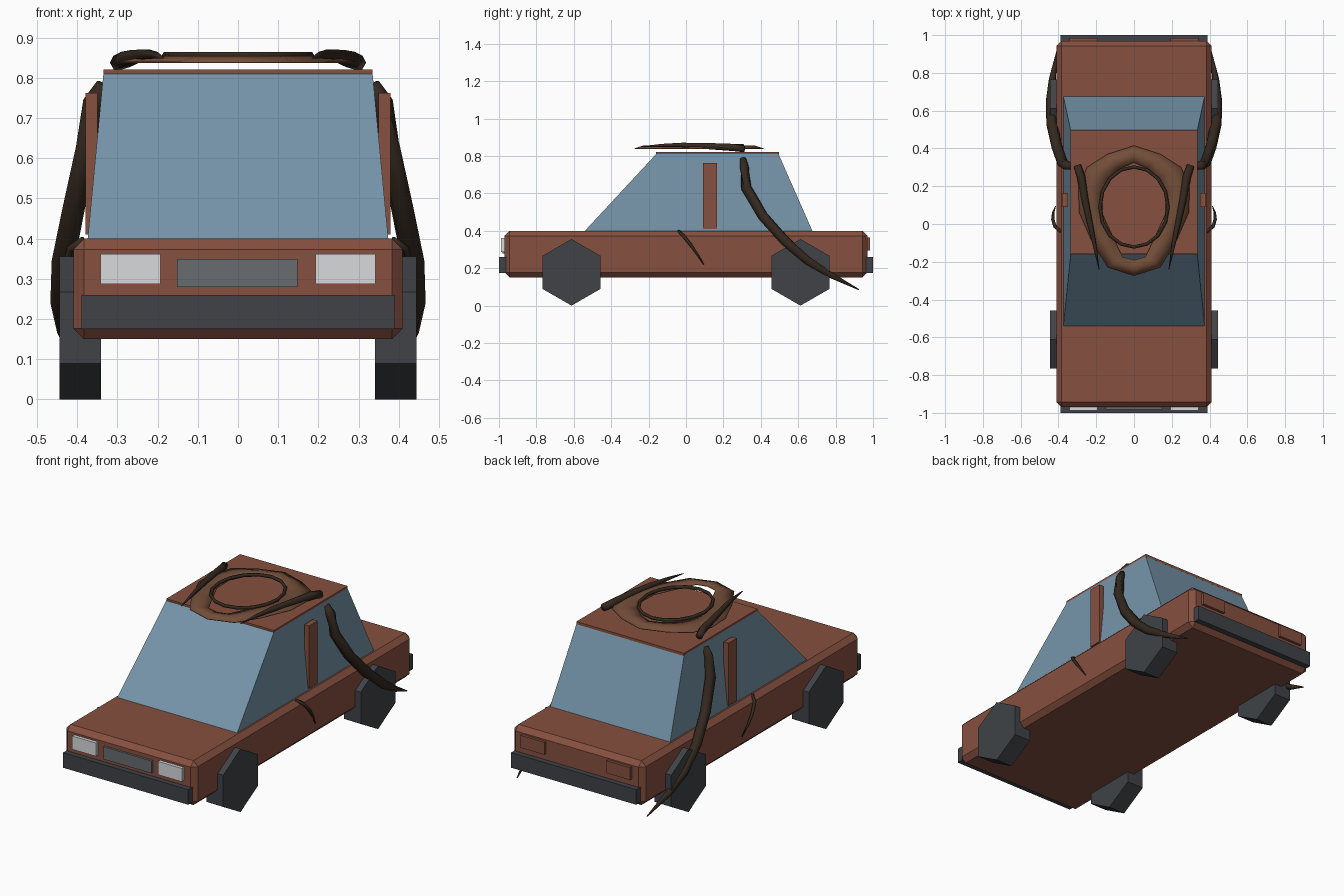
import bpy, bmesh, math
from mathutils import Matrix, Vector

if "Cube" in bpy.data.objects:
    bpy.data.objects.remove(bpy.data.objects["Cube"])


def mat(name, r, g, b):
    m = bpy.data.materials.new(name)
    m.diffuse_color = (r, g, b, 1)
    m.use_nodes = True
    m.node_tree.nodes["Principled BSDF"].inputs["Base Color"].default_value = m.diffuse_color
    return m


RUST = mat("rust_paint", 0.24, 0.08, 0.05)
GLASS = mat("blue_glass", 0.18, 0.30, 0.40)
DARK = mat("dark_rubber", 0.05, 0.055, 0.062)
LAMP = mat("pale_lamp", 0.68, 0.70, 0.72)
GRILLE = mat("grille_grey", 0.14, 0.15, 0.16)
HORN = mat("dark_horn", 0.035, 0.022, 0.014)
HIDE = mat("brown_hide", 0.17, 0.075, 0.04)


def finish(name, bm, m, smooth=False):
    bmesh.ops.recalc_face_normals(bm, faces=bm.faces)
    me = bpy.data.meshes.new(name)
    bm.to_mesh(me)
    bm.free()
    me.materials.append(m)
    me.polygons.foreach_set("use_smooth", [smooth] * len(me.polygons))
    ob = bpy.data.objects.new(name, me)
    bpy.context.collection.objects.link(ob)
    return ob


def box(name, lo, hi, m, bevel=0):
    lo, hi = Vector(lo), Vector(hi)
    bm = bmesh.new()
    bmesh.ops.create_cube(bm, size=1)
    bmesh.ops.scale(bm, vec=hi - lo, verts=bm.verts)
    bmesh.ops.translate(bm, vec=(lo + hi) / 2, verts=bm.verts)
    if bevel:
        bmesh.ops.bevel(bm, geom=bm.edges[:], offset=bevel, segments=1, affect='EDGES')
    return finish(name, bm, m)


def loft(name, rings, m, closed=False, smooth=True, capped=False):
    """Bridge equal-length vertex rings with quads."""
    bm = bmesh.new()
    vs = [[bm.verts.new(p) for p in r] for r in rings]
    n = len(vs[0])
    pairs = list(zip(vs, vs[1:])) + ([(vs[-1], vs[0])] if closed else [])
    for a, b in pairs:
        for i in range(n):
            j = (i + 1) % n
            bm.faces.new((a[i], a[j], b[j], b[i]))
    if capped:
        bm.faces.new(vs[0])
        bm.faces.new(vs[-1])
    return finish(name, bm, m, smooth)


def tube(name, path, m, sides=6, closed=False):
    """Tapered tube along points (x, y, z, radius)."""
    pts = [Vector(p[:3]) for p in path]
    n, rings = len(pts), []
    for i, p in enumerate(pts):
        a = pts[i - 1] if closed or i else p
        b = pts[(i + 1) % n] if closed or i < n - 1 else p
        t = (b - a).normalized()
        u = t.cross(Vector((0, 0, 1))).normalized()
        v = u.cross(t)
        rings.append([p + path[i][3] * (u * math.cos(k * math.tau / sides)
                      + v * math.sin(k * math.tau / sides)) for k in range(sides)])
    return loft(name, rings, m, closed, True, not closed)


# Body and cabin
box("body", (-0.41, -0.97, 0.15), (0.41, 0.97, 0.40), RUST, 0.027)
loft("cabin_glass", [
    [(-0.375, -0.55, 0.39), (0.375, -0.55, 0.39), (0.375, 0.68, 0.39), (-0.375, 0.68, 0.39)],
    [(-0.335, -0.16, 0.81), (0.335, -0.16, 0.81), (0.335, 0.495, 0.81), (-0.335, 0.495, 0.81)]],
    GLASS, smooth=False, capped=True)
box("roof", (-0.335, -0.16, 0.806), (0.335, 0.497, 0.821), RUST)

# Bumpers and grille
box("front_bumper", (-0.39, -1.0, 0.175), (0.39, -0.94, 0.26), DARK)
box("rear_bumper", (-0.39, 0.94, 0.175), (0.39, 1.0, 0.26), DARK)
box("grille", (-0.152, -0.982, 0.28), (0.148, -0.95, 0.35), GRILLE)

# Mirrored lights, pillars and wheels
for s, side in ((-1, "left"), (1, "right")):
    x0, x1 = sorted((s * 0.193, s * 0.342))
    box(side + "_headlight", (x0, -0.988, 0.287), (x1, -0.95, 0.362), LAMP)
    box(side + "_tail_light", (x0, 0.95, 0.295), (x1, 0.985, 0.365), RUST)
    x0, x1 = sorted((s * 0.35, s * 0.38))
    box(side + "_door_pillar", (x0, 0.09, 0.41), (x1, 0.165, 0.763), RUST)
    for y, end in ((-0.612, "front"), (0.612, "rear")):
        bm = bmesh.new()
        bmesh.ops.create_cone(bm, cap_ends=True, segments=6, radius1=0.178,
                              radius2=0.178, depth=0.103)
        # turn the axle sideways, one corner pointing up
        bmesh.ops.transform(bm, verts=bm.verts, matrix=Matrix.Translation((s * 0.393, y, 0.178))
                            @ Matrix.Rotation(math.pi / 2, 4, 'Y')
                            @ Matrix.Rotation(math.pi / 2 * 2, 4, 'Z'))
        if max(v.co.z for v in bm.verts) < 0.34:
            bmesh.ops.rotate(bm, verts=bm.verts, cent=(0, y, 0.178),
                             matrix=Matrix.Rotation(math.pi / 6, 3, 'X'))
        finish(f"{side}_{end}_wheel", bm, DARK)

# Curved limbs: long rear limb, small side claw, roof horn
LIMB = [(0.335, 0.305, 0.785, 0.018), (0.36, 0.312, 0.74, 0.026), (0.378, 0.322, 0.63, 0.028),
        (0.408, 0.41, 0.48, 0.029), (0.435, 0.53, 0.345, 0.029), (0.442, 0.65, 0.24, 0.025),
        (0.432, 0.77, 0.165, 0.018), (0.405, 0.925, 0.085, 0.003)]
CLAW = [(0.385, -0.04, 0.398, 0.008), (0.418, -0.015, 0.375, 0.009), (0.43, 0.025, 0.325, 0.009),
        (0.428, 0.06, 0.275, 0.006), (0.415, 0.095, 0.22, 0.002)]
BROW = [(0.30, 0.31, 0.838, 0.02), (0.28, 0.25, 0.846, 0.022), (0.258, 0.12, 0.853, 0.019),
        (0.228, -0.02, 0.859, 0.014), (0.205, -0.13, 0.857, 0.009), (0.185, -0.24, 0.85, 0.002)]
for s, side in ((-1, "left"), (1, "right")):
    for name, path in (("rear_limb", LIMB), ("side_claw", CLAW), ("roof_horn", BROW)):
        tube(f"{side}_{name}", [(s * x, y, z, r) for x, y, z, r in path], HORN)

# Hide collar floating over the roof, half outlines mirrored
outer = [(0, 0.415), (0.14, 0.37), (0.25, 0.30), (0.295, 0.19), (0.29, 0.06),
         (0.22, -0.10), (0.14, -0.23), (0, -0.275)]
inner = [(0, 0.325), (0.07, 0.295), (0.13, 0.24), (0.17, 0.16), (0.165, 0.05),
         (0.115, -0.06), (0.06, -0.175), (0, -0.19)]


def outline(half, z):
    return [(x, y, z) for x, y in half] + [(-x, y, z) for x, y in half[-2:0:-1]]


middle = [((a + c) / 2, (b + d) / 2) for (a, b), (c, d) in zip(outer, inner)]
collar = loft("roof_collar", [outline(outer, 0.841), outline(middle, 0.855),
                              outline(inner, 0.848)], HIDE)
mod = collar.modifiers.new("thickness", 'SOLIDIFY')
mod.thickness = 0.004

# Dark hoop around the collar opening
tube("collar_hoop", [(0.18 * math.sin(k * math.tau / 16), 0.09 + 0.212 * math.cos(k * math.tau / 16),
                      0.857, 0.009) for k in range(16)], HORN, closed=True)
